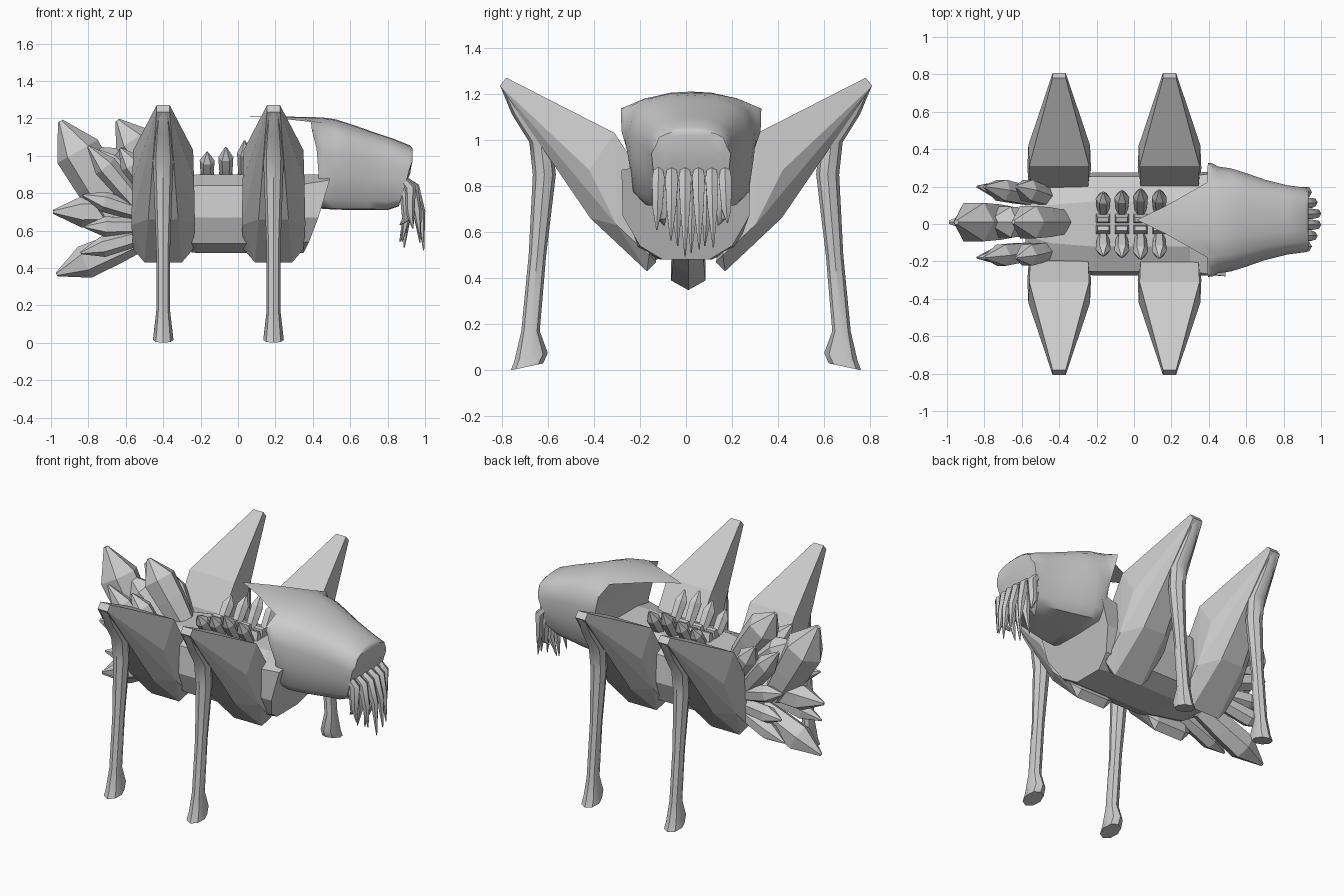
import bpy, bmesh, math
from mathutils import Vector

if "Cube" in bpy.data.objects:
    bpy.data.objects.remove(bpy.data.objects["Cube"])

grey = bpy.data.materials.new("stone grey")
grey.diffuse_color = (0.6, 0.6, 0.6, 1)
grey.use_nodes = True
grey.node_tree.nodes["Principled BSDF"].inputs["Base Color"].default_value = grey.diffuse_color


def finish(bm, name, smooth=None):
    bmesh.ops.recalc_face_normals(bm, faces=bm.faces)
    me = bpy.data.meshes.new(name)
    bm.to_mesh(me)
    bm.free()
    ob = bpy.data.objects.new(name, me)
    bpy.context.collection.objects.link(ob)
    me.materials.append(grey)
    if smooth:
        bpy.ops.object.select_all(action='DESELECT')
        ob.select_set(True)
        bpy.context.view_layer.objects.active = ob
        bpy.ops.object.shade_smooth_by_angle(angle=math.radians(smooth))
    return ob


def loft(bm, rings, ladder_end=False):
    """Skin equal-length point rings and cap both ends (ladder: strips joining left to right)."""
    vs = [[bm.verts.new(p) for p in r] for r in rings]
    n = len(vs[0])
    for a, b in zip(vs, vs[1:]):
        for i in range(n):
            j = (i + 1) % n
            bm.faces.new((a[i], a[j], b[j], b[i]))
    bm.faces.new(vs[0])
    e = vs[-1]
    if ladder_end:
        for i in range(n // 2):
            bm.faces.new(dict.fromkeys((e[i], e[i + 1], e[-i - 1], e[-i])))
    else:
        bm.faces.new(e[::-1])


def hull(bm, pts):
    vs = [bm.verts.new(p) for p in pts]
    r = bmesh.ops.convex_hull(bm, input=vs)
    bmesh.ops.delete(bm, geom=[v for v in r["geom_interior"] if isinstance(v, bmesh.types.BMVert)], context='VERTS')


def tube(bm, path, radii, sides, flat=1.0):
    """Tapered prism along a path; flat squeezes it sideways."""
    rings = []
    for i, p in enumerate(path):
        p = Vector(p)
        d = Vector(path[min(i + 1, len(path) - 1)]) - Vector(path[max(i - 1, 0)])
        d.normalize()
        u = d.cross(Vector((0, 1, 0)))
        if u.length < 0.1:
            u = Vector((1, 0, 0))
        u.normalize()
        v = d.cross(u)
        rings.append([p + radii[i] * (u * math.cos(2 * math.pi * k / sides)
                                      + v * flat * math.sin(2 * math.pi * k / sides))
                      for k in range(sides)])
    loft(bm, rings)


def shard(bm, base, tip, r, sides=6, flat=1.0):
    b, t = Vector(base), Vector(tip)
    tube(bm, [b.lerp(t, f) for f in (0, 0.35, 0.68, 1)],
         [r * 0.75, r * 0.92, r, r * 0.12], sides, flat)


# body: faceted trunk with a slanted, flared front collar
half = [(0.11, 0.48), (0.22, 0.53), (0.275, 0.67), (0.255, 0.84), (0.12, 0.9)]
front = [(0.35, 0.10, 0.48), (0.38, 0.20, 0.54), (0.43, 0.275, 0.67), (0.49, 0.28, 0.87), (0.49, 0.12, 0.9)]
rings = []
for x, s in ((-0.58, 0.5), (-0.45, 0.85), (-0.22, 1), (0.04, 1), (0.3, 1)):
    h = [(x, y * s, 0.7 + (z - 0.7) * s) for y, z in half]
    rings.append(h + [(a, -y, z) for a, y, z in h[::-1]])
rings.append(front + [(a, -y, z) for a, y, z in front[::-1]])
bm = bmesh.new()
loft(bm, rings)
finish(bm, "body")

# legs: plate-like thighs and slim smooth shins with flared feet
thigh = [(0.035, 0.78, 1.27), (0.035, 0.808, 1.235), (0.16, 0.31, 1.03), (0.155, 0.2, 0.86),
         (0.07, 0.535, 0.85), (0.08, 0.415, 0.66), (0.165, 0.42, 0.87), (0.17, 0.3, 0.63),
         (0.16, 0.16, 0.5), (0.1, 0.17, 0.43), (0.1, 0.13, 0.47)]
shin = [(0.785, 1.235, 0.03, 0.022), (0.71, 1.11, 0.045, 0.045), (0.63, 0.99, 0.055, 0.05),
        (0.615, 0.85, 0.05, 0.05), (0.645, 0.5, 0.037, 0.038), (0.675, 0.17, 0.037, 0.04),
        (0.672, 0.06, 0.05, 0.072), (0.69, 0.015, 0.055, 0.07)]
for cx, where in ((-0.4, "rear"), (0.19, "front")):
    for s, side in ((1, "left"), (-1, "right")):
        bm = bmesh.new()
        hull(bm, [(cx + d * x, s * y, z) for x, y, z in thigh for d in (1, -1)])
        finish(bm, f"{where}_{side}_thigh")
        bm = bmesh.new()
        rings = []
        for y, z, rx, ry in shin:
            ring = []
            for k in range(8):
                c, n = math.cos(k * math.pi / 4), math.sin(k * math.pi / 4)
                tilt = -0.015 * n if z < 0.1 else 0
                ring.append((cx + rx * c, s * (y + ry * n), z + tilt))
            rings.append(ring)
        loft(bm, rings)
        finish(bm, f"{where}_{side}_shin", 40)

# head: smooth helmet, crown swept back to a point and cheeks drawn into side spikes
prof = [(0, 1), (0.35, 0.99), (0.68, 0.94), (0.9, 0.85), (1, 0.65), (0.95, 0.4), (0.88, 0.12), (0.7, 0.01), (0, 0)]
CY = 0.022
# x at top, x at bottom, half width, top z, bottom z
secs = [(0.932, 0.92, 0.12, 1.02, 0.90), (0.933, 0.89, 0.155, 1.04, 0.84), (0.92, 0.86, 0.172, 1.055, 0.73),
        (0.82, 0.80, 0.185, 1.095, 0.71), (0.70, 0.70, 0.215, 1.135, 0.71), (0.60, 0.60, 0.25, 1.17, 0.71),
        (0.52, 0.52, 0.275, 1.195, 0.712), (0.45, 0.47, 0.285, 1.205, 0.715)]


def full(h):
    return h + [(x, -y, z) for x, y, z in h[-2:0:-1]]


rings = [full([(xb + (xt - xb) * min(1, f * 1.6), w * y, zb + (zt - zb) * f) for y, f in prof])
         for xt, xb, w, zt, zb in secs]
back_x = [0.015, 0.17, 0.39, 0.395, 0.42, 0.43, 0.435, 0.44, 0.44]
back_y = [0, 0.075, 0.2, 0.305, 0.302, 0.26, 0.235, 0.18, 0]
for f in (0.5, 1):
    rings.append(full([(0.45 + f * (x - 0.45), 0.285 * p[0] + f * (y - 0.285 * p[0]), 0.717 + 0.493 * p[1])
                       for x, y, p in zip(back_x, back_y, prof)]))
bm = bmesh.new()
loft(bm, [[(x, y + CY, z) for x, y, z in r] for r in rings], ladder_end=True)
finish(bm, "head", 45)

# beard: two rows of tapering hanging strands
bm = bmesh.new()
for i in range(6):
    t = (i - 2.5) / 2.5
    y, e = 0.025 + 0.145 * t, t * t
    z = 0.49 + 0.12 * e + 0.03 * (i % 2)
    out = 0.995 - 0.06 * e
    tube(bm, [(0.885, y, 0.87), (0.94 - 0.02 * e, y, 0.83), (out - 0.015, y * 1.03, 0.70), (out, y * 1.06, z)],
         [0.022, 0.032, 0.024, 0.003], 6)
for i in range(5):
    t = (i - 2) / 2
    y = 0.025 + 0.13 * t
    tube(bm, [(0.87, y, 0.85), (0.895, y, 0.78), (0.90, y, 0.66), (0.865 + 0.012 * (i % 3), y * 0.9, 0.51 + 0.12 * t * t)],
         [0.02, 0.029, 0.022, 0.003], 6)
finish(bm, "beard", 50)

# back studs: four rows of small bullets leaning outward, with low lumps between
bm = bmesh.new()
for x, h in ((-0.165, 1.02), (-0.065, 1.045), (0.035, 1.08), (0.135, 1.06)):
    for s in (1, -1):
        shard(bm, (x, s * 0.065, 0.88), (x, s * (0.17 + 0.3 * (h - 1.02)), h), 0.04)
        hull(bm, [(x + a * w, s * b, c) for a in (1, -1) for w, b, c in
                  ((0.04, 0.004, 0.88), (0.03, 0.012, 0.945), (0.03, 0.035, 0.95), (0.04, 0.06, 0.88))])
finish(bm, "back_studs")

# tail crystals: large central shards and smaller side shards
bm = bmesh.new()
for base, tip, r in (((-0.40, 0.85), (-0.645, 1.19), 0.105), ((-0.5, 0.8), (-0.78, 1.04), 0.10),
                     ((-0.66, 0.68), (-0.95, 1.185), 0.125), ((-0.5, 0.7), (-0.99, 0.70), 0.085),
                     ((-0.5, 0.57), (-0.97, 0.365), 0.09)):
    shard(bm, (base[0], 0.01, base[1]), (tip[0], 0.01, tip[1]), r, 6, 0.95)
for s in (1, -1):
    for base, tip, r in (((-0.45, 0.78), (-0.63, 1.04), 0.065), ((-0.52, 0.72), (-0.8, 1.05), 0.065),
                         ((-0.48, 0.68), (-0.83, 0.79), 0.055), ((-0.48, 0.62), (-0.82, 0.62), 0.055),
                         ((-0.48, 0.58), (-0.84, 0.48), 0.055)):
        shard(bm, (base[0], s * 0.14, base[1]), (tip[0], 0.01 + s * 0.19, tip[1]), r)
finish(bm, "tail_crystals")
